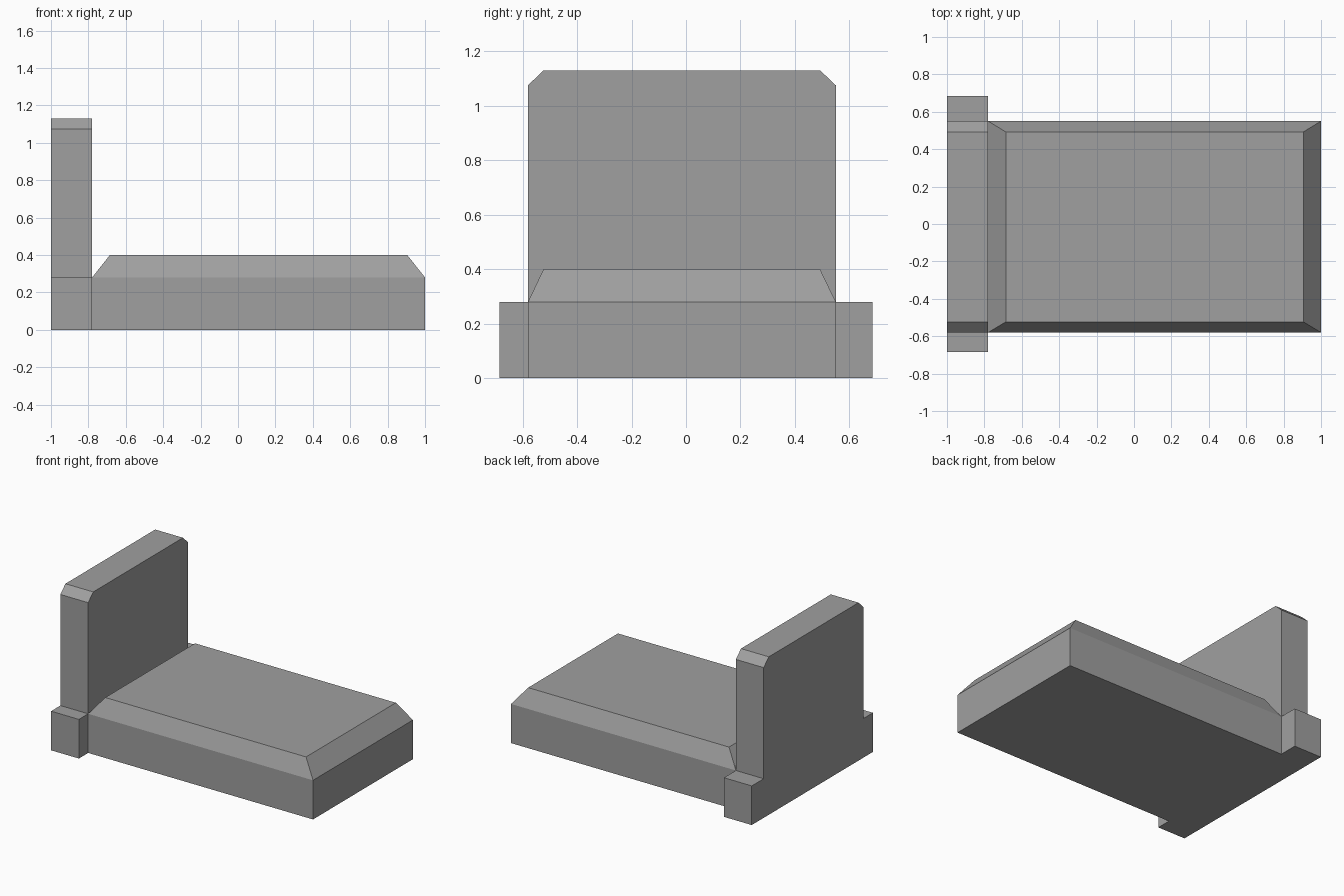
import bpy, bmesh

if "Cube" in bpy.data.objects:
    bpy.data.objects.remove(bpy.data.objects["Cube"])

grey = bpy.data.materials.new("mid_grey")
grey.diffuse_color = (0.35, 0.35, 0.35, 1)
grey.use_nodes = True
grey.node_tree.nodes["Principled BSDF"].inputs["Base Color"].default_value = grey.diffuse_color


def make_object(name, bm):
    bmesh.ops.recalc_face_normals(bm, faces=bm.faces)
    mesh = bpy.data.meshes.new(name)
    bm.to_mesh(mesh)
    bm.free()
    mesh.materials.append(grey)
    obj = bpy.data.objects.new(name, mesh)
    bpy.context.collection.objects.link(obj)
    return obj


def loft(name, rings):
    """Skin a stack of matching rings and cap both ends."""
    bm = bmesh.new()
    loops = [[bm.verts.new(p) for p in ring] for ring in rings]
    n = len(loops[0])
    for a, b in zip(loops, loops[1:]):
        for i in range(n):
            j = (i + 1) % n
            bm.faces.new((a[i], a[j], b[j], b[i]))
    bm.faces.new(loops[0])
    bm.faces.new(loops[-1])
    return make_object(name, bm)


def rectangle(x0, x1, y0, y1, z):
    return [(x0, y0, z), (x1, y0, z), (x1, y1, z), (x0, y1, z)]


BACK, JOIN = -1.0, -0.78        # upright panel thickness in x
Y0, Y1, LEDGE = -0.58, 0.55, 0.28

# Long base slab with a bevelled top
loft("base_slab", [
    rectangle(JOIN, 1.0, Y0, Y1, 0),
    rectangle(JOIN, 1.0, Y0, Y1, LEDGE),
    rectangle(-0.685, 0.905, -0.523, 0.492, 0.40),
])

# Upright end panel with a wider foot and clipped top corners
profile = [(-0.685, 0), (0.685, 0), (0.685, LEDGE), (Y1, LEDGE),
           (Y1, 1.075), (0.492, 1.13), (-0.523, 1.13), (Y0, 1.075),
           (Y0, LEDGE), (-0.685, LEDGE)]
loft("end_panel", [[(x, y, z) for y, z in profile] for x in (BACK, JOIN)])
